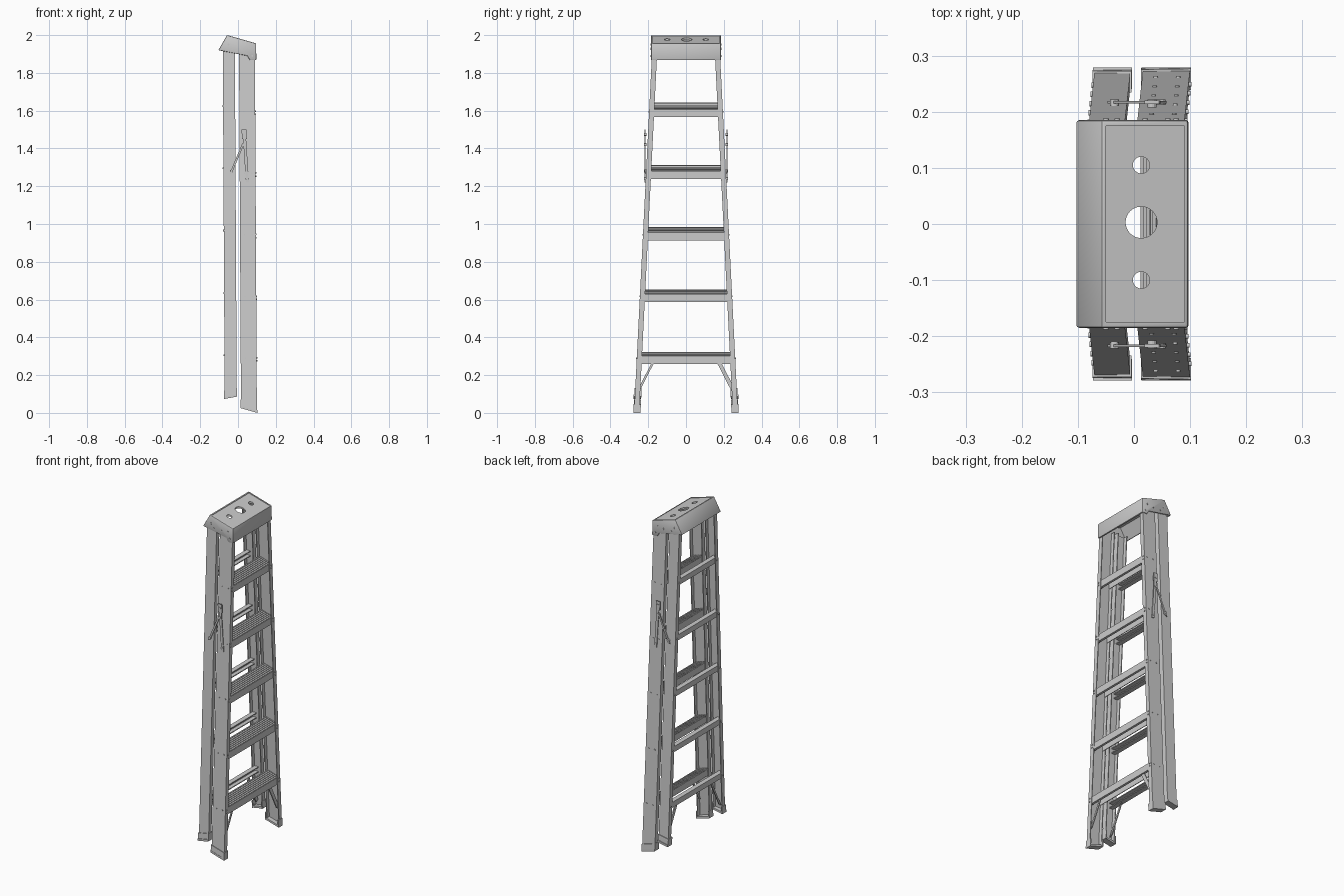
import bpy, bmesh, math
from mathutils import Vector

cube = bpy.data.objects.get("Cube")
if cube:
    bpy.data.objects.remove(cube, do_unlink=True)

metal = bpy.data.materials.new("light_grey_metal")
metal.use_nodes = True
GREY = (0.6, 0.6, 0.6, 1)
metal.diffuse_color = GREY
metal.node_tree.nodes["Principled BSDF"].inputs["Base Color"].default_value = GREY

SLOPE = -0.29      # tilt of treads, cap and feet while folded
WALL = 0.005


def outer(z):
    """Half width across the outside of the rails at a height."""
    return 0.275 - 0.05 * z


def lean(z):
    """Sideways drift of the rails with height."""
    return -0.0055 * z


def finish(name, bm):
    bmesh.ops.recalc_face_normals(bm, faces=bm.faces)
    mesh = bpy.data.meshes.new(name)
    bm.to_mesh(mesh)
    bm.free()
    mesh.materials.append(metal)
    obj = bpy.data.objects.new(name, mesh)
    bpy.context.collection.objects.link(obj)
    return obj


def loft(name, ring_a, ring_b):
    """Solid between two matching outlines."""
    bm = bmesh.new()
    a = [bm.verts.new(p) for p in ring_a]
    b = [bm.verts.new(p) for p in ring_b]
    n = len(a)
    for i in range(n):
        j = (i + 1) % n
        bm.faces.new((a[i], a[j], b[j], b[i]))
    bm.faces.new(a)
    bm.faces.new(b)
    return finish(name, bm)


def prism(name, profile, half):
    """Side profile (x, z) extruded across y."""
    return loft(name, [(x, -half, z) for x, z in profile],
                [(x, half, z) for x, z in profile])


def bar(name, p, q, wide, thick):
    """Flat bar from p to q with half extents given as vectors."""
    p, q, w, t = map(Vector, (p, q, wide, thick))
    ring = (w + t, w - t, -w - t, -w + t)
    return loft(name, [p + r for r in ring], [q + r for r in ring])


def disc(name, centre, axis, radius, depth, sides=12):
    """Short cylinder, used for rivets and for cutters."""
    bm = bmesh.new()
    bmesh.ops.create_cone(bm, cap_ends=True, segments=sides,
                          radius1=radius, radius2=radius, depth=depth)
    turn = Vector((0, 0, 1)).rotation_difference(Vector(axis)).to_matrix()
    bmesh.ops.rotate(bm, verts=bm.verts, matrix=turn)
    bmesh.ops.translate(bm, verts=bm.verts, vec=Vector(centre))
    return finish(name, bm)


def channel(x0, x1, depth, wall):
    """C outline: web at inset 0, flanges reaching inward."""
    return [(x0, 0), (x1, 0), (x1, depth), (x1 - wall, depth), (x1 - wall, wall),
            (x0 + wall, wall), (x0 + wall, depth), (x0, depth)]


def channel_post(name, side, x0, x1, depth, wall, low, high, grow=0):
    """Leaning C post; low and high give z as a function of x."""
    def ring(level):
        return [(x + lean(level(x)), side * (outer(level(x)) + grow - d), level(x))
                for x, d in channel(x0, x1, depth, wall)]
    return loft(name, ring(low), ring(high))


def rail_with_foot(label, side, x0, x1, floor, top):
    """One rail and the boot at its lower end."""
    channel_post(label + "_rail", side, x0, x1, 0.027, WALL,
                 lambda x: floor(x) + 0.008, top)
    channel_post(label + "_foot", side, x0 - 0.003, x1 + 0.002, 0.038, 0.006,
                 floor, lambda x: floor(x) + 0.045, 0.004)
    pad = [(x0 - 0.003, -0.004), (x1 + 0.002, -0.004),
           (x1 + 0.002, 0.034), (x0 - 0.003, 0.034)]
    loft(label + "_foot_pad", *[[(x, side * (0.275 - d), floor(x) + up)
                                 for x, d in pad] for up in (0, 0.012)])


FRONT = (0.016, 0.1)
REAR = (-0.07, -0.006)
step_levels = [0.26 + 0.3263 * i for i in range(5)]
rung_levels = [0.29 + 0.33 * i for i in range(5)]


# Rails, feet, spreaders and braces on both sides
for side in (-1, 1):
    rail_with_foot("front", side, *FRONT,
                   lambda x: (0.102 - x) * 0.29, lambda x: 1.93 - 0.29 * x)
    rail_with_foot("rear", side, *REAR,
                   lambda x: 0.087 + 0.18 * x, lambda x: 1.93)

    y = side * 0.217
    flat = (0, 0.002, 0)
    bar("spreader_front_arm", (0.032, y, 1.495), (0.05, y, 1.22), (0.008, 0, 0), flat)
    bar("spreader_rear_arm", (0.03, y, 1.43), (-0.04, y, 1.265), (0.007, 0, 0.003), flat)
    bar("spreader_bracket", (0.032, y, 1.5), (0.034, y, 1.45), (0.013, 0, 0), (0, 0.003, 0))
    for x, z in ((0.032, 1.475), (0.032, 1.42), (0.048, 1.24), (-0.035, 1.28)):
        disc("spreader_rivet", (x, side * 0.215, z), (0, 1, 0), 0.008, 0.014)

    for label, x in (("front", 0.086), ("rear", -0.05)):
        bar(label + "_brace", (x, side * 0.25, 0.12), (x, side * 0.168, 0.28),
            (0, 0.009, 0.005), (0.003, 0, 0))

    # Rivets where steps and rungs meet the rails
    for z in step_levels:
        x = 0.1 + lean(z)
        for dz in (0.015, 0.032):
            disc("step_rivet", (x, side * (outer(z) - 0.013), z + dz), (1, 0, 0), 0.004, 0.008)
        for dx in (-0.06, -0.02):
            disc("step_rivet", (x + dx, side * outer(z + 0.03), z + 0.03), (0, 1, 0), 0.004, 0.006)
    for z in rung_levels:
        disc("rung_rivet", (REAR[0] + lean(z), side * (outer(z) - 0.013), z + 0.015),
             (1, 0, 0), 0.005, 0.008)
    for x, z in ((-0.05, 1.95), (-0.03, 1.925), (0.02, 1.925), (0.06, 1.93), (0.075, 1.89)):
        disc("cap_rivet", (x, side * 0.185, z), (0, 1, 0), 0.005, 0.006)


# Ribbed steps between the front rails
def step_profile(base, lip):
    x0 = 0.02 + lean(base)
    x1 = 0.097 + lean(base)
    back = base + 0.063

    def tread(x):
        return back + SLOPE * (x - x0)
    ribs = 7
    gap = (x1 - x0) / ribs
    pts = [(x0, back - 0.04)]
    for i in range(ribs):
        left = x0 + i * gap
        pts += [(left, tread(left)), (left + gap * 0.55, tread(left + gap * 0.55)),
                (left + gap * 0.6, tread(left) - 0.005), (left + gap * 0.95, tread(left) - 0.006)]
    pts += [(x1, tread(x1)), (x1, base), (x1 - lip, base), (x1 - lip, base + 0.004),
            (x1 - 0.004, base + 0.004), (x1 - 0.004, tread(x1) - 0.009),
            (x0 + 0.004, back - 0.01), (x0 + 0.004, back - 0.04)]
    return pts


for z in step_levels:
    prism("step", step_profile(z, 0.014), outer(z + 0.06) - WALL)

# Open channel rungs between the rear rails
for z in rung_levels:
    x = REAR[0] + lean(z)
    profile = [(x + 0.03, z + 0.028), (x + 0.03, z + 0.033), (x + 0.002, z + 0.033),
               (x + 0.002, z), (x + 0.03, z), (x + 0.03, z + 0.005),
               (x + 0.007, z + 0.005), (x + 0.007, z + 0.028)]
    prism("rear_rung", profile, outer(z + 0.033) - WALL)

# Hollow top cap with a sunken tray and three tool holes
cap = prism("top_cap", [(-0.104, 1.92), (-0.058, 2.0), (0.096, 1.956), (0.097, 1.868),
                        (0.062, 1.868), (0.05, 1.89)], 0.185)
bevel = cap.modifiers.new("soft_edges", "BEVEL")
bevel.width = 0.004
bevel.segments = 2


def cap_top(x):
    return 2.0 - 0.286 * (x + 0.058)


cutters = [
    prism("hollow_cutter", [(-0.136, 1.85), (-0.056, 1.986), (0.088, 1.945), (0.088, 1.85)], 0.179),
    prism("tray_cutter", [(-0.05, cap_top(-0.05) - 0.003), (0.09, cap_top(0.09) - 0.003),
                          (0.09, 2.03), (-0.05, 2.03)], 0.175),
    disc("hole_cutter", (0.013, 0.003, 1.98), (0, 0, 1), 0.028, 0.1, 32)]
cutters += [disc("hole_cutter", (0.013, y, 1.98), (0, 0, 1), 0.015, 0.1, 24) for y in (-0.1, 0.105)]
for cutter in cutters:
    cut = cap.modifiers.new("cut", "BOOLEAN")
    cut.operation = "DIFFERENCE"
    cut.solver = "EXACT"
    cut.object = cutter
    cutter.hide_render = True

# Bake the cuts and drop the cutters
bpy.context.view_layer.update()
baked = bpy.data.meshes.new_from_object(cap.evaluated_get(bpy.context.evaluated_depsgraph_get()))
cap.modifiers.clear()
cap.data = baked
for cutter in cutters:
    bpy.data.objects.remove(cutter, do_unlink=True)

# Smooth shading with crisp edges on the cap
bpy.ops.object.select_all(action="DESELECT")
cap.select_set(True)
bpy.context.view_layer.objects.active = cap
bpy.ops.object.shade_smooth_by_angle(angle=math.radians(30))
